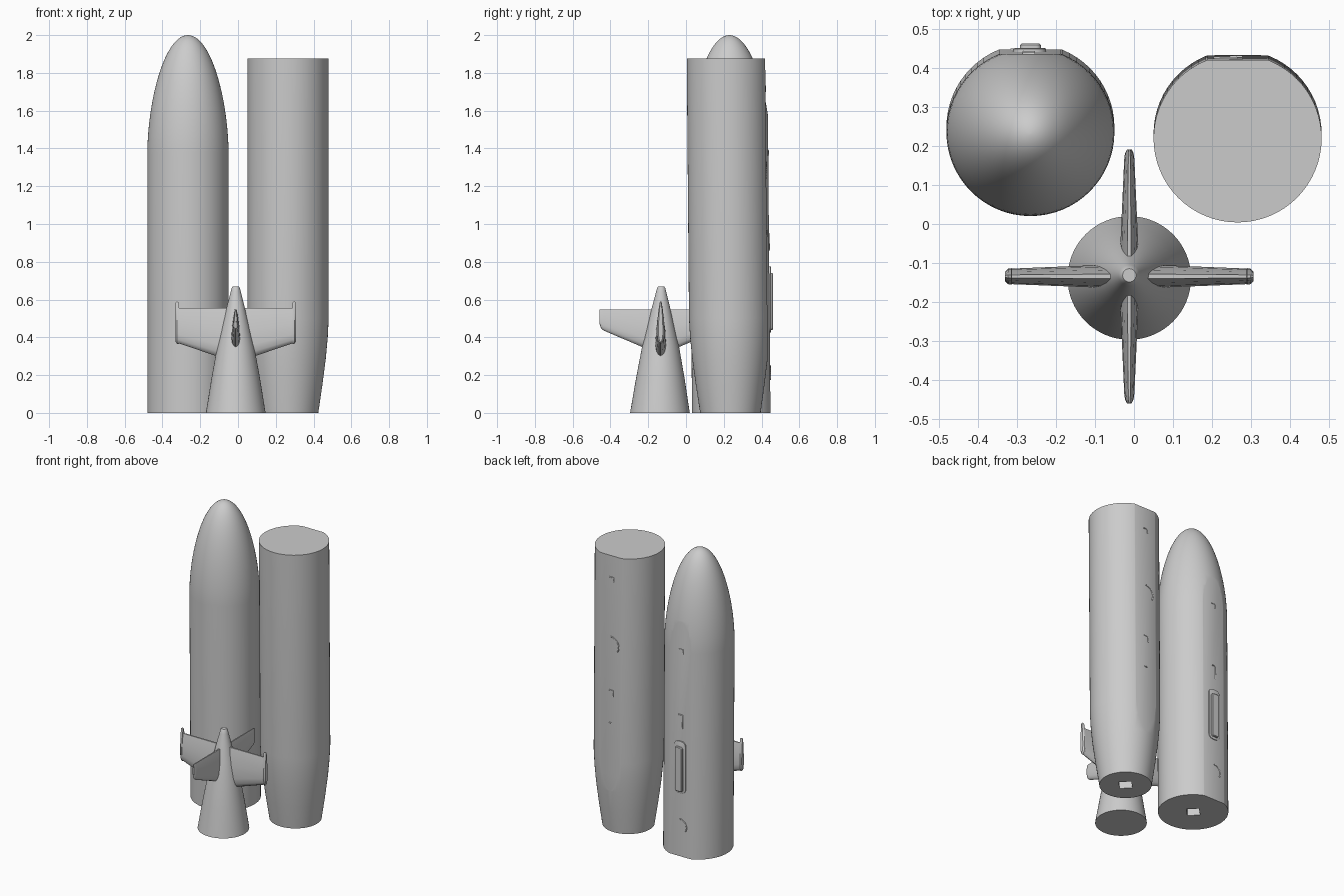
import bpy, bmesh, math
from mathutils import Vector

if "Cube" in bpy.data.objects:
    bpy.data.objects.remove(bpy.data.objects["Cube"])

grey = bpy.data.materials.new("plain grey")
grey.use_nodes = True
grey.diffuse_color = (0.6, 0.6, 0.6, 1)
grey.node_tree.nodes["Principled BSDF"].inputs["Base Color"].default_value = (0.6, 0.6, 0.6, 1)

LEAN = -0.0085   # slight lean of the stages towards the front
FLAT = 0.2       # distance from stage axis to its flat back


def finish(name, bm, angle=30):
    bmesh.ops.recalc_face_normals(bm, faces=bm.faces)
    me = bpy.data.meshes.new(name)
    bm.to_mesh(me)
    bm.free()
    ob = bpy.data.objects.new(name, me)
    bpy.context.collection.objects.link(ob)
    me.materials.append(grey)
    bpy.ops.object.select_all(action='DESELECT')
    ob.select_set(True)
    bpy.context.view_layer.objects.active = ob
    bpy.ops.object.shade_smooth_by_angle(angle=math.radians(angle))
    return ob


def loft(bm, rings):
    """Skin a list of equal-length point rings and cap both ends."""
    loops = [[bm.verts.new(p) for p in ring] for ring in rings]
    n = len(loops[0])
    for a, b in zip(loops, loops[1:]):
        for i in range(n):
            j = (i + 1) % n
            bm.faces.new((a[i], a[j], b[j], b[i]))
    bm.faces.new(loops[0])
    bm.faces.new(loops[-1])


def turned(profile, x, y, lean, sides=64):
    """Rings of a round body from (radius, height) pairs."""
    return [[(x + r * math.cos(2 * math.pi * i / sides),
              y + lean * z + r * math.sin(2 * math.pi * i / sides), z)
             for i in range(sides)] for r, z in profile]


def stage(name, profile, x, y):
    bm = bmesh.new()
    loft(bm, turned(profile, x, y, LEAN))
    # cut the flat back
    cut = bmesh.ops.bisect_plane(bm, geom=bm.verts[:] + bm.edges[:] + bm.faces[:],
                                 plane_co=(x, y + FLAT, 0), plane_no=(0, 1, -LEAN),
                                 clear_outer=True)
    edges = [e for e in cut["geom_cut"] if isinstance(e, bmesh.types.BMEdge)]
    bmesh.ops.holes_fill(bm, edges=[e for e in bm.edges if e.is_boundary] or edges, sides=0)
    ob = finish(name, bm, 20)
    # square socket in the base
    bpy.ops.mesh.primitive_cylinder_add(vertices=4, radius=0.055, depth=0.24, location=(x, y, 0))
    cutter = bpy.context.object
    cutter.hide_render = True
    mod = ob.modifiers.new("socket", 'BOOLEAN')
    mod.operation = 'DIFFERENCE'
    mod.solver = 'EXACT'
    mod.object = cutter
    bpy.context.view_layer.objects.active = ob
    bpy.ops.object.modifier_apply(modifier=mod.name)
    bpy.data.objects.remove(cutter)
    return ob


# nose stage: straight tube with a rounded ogive
R, Z0, H = 0.215, 1.38, 0.62
nose = [(R, 0), (R, Z0)]
for k in range(1, 25):
    t = math.sin(k / 24 * math.pi / 2)
    nose.append((max(R * math.sqrt(max(1 - t ** 1.75, 0)), 0.002), Z0 + H * t))
NX, NY = -0.265, 0.247
stage("nose_stage", nose, NX, NY)

# lower stage: tube with a tapered foot
LX, LY = 0.265, 0.235
stage("lower_stage", [(0.16, 0), (0.182, 0.15), (0.2, 0.29), (0.21, 0.4),
                      (R, 0.5), (R, 1.875)], LX, LY)

# tail cone
TX, TY = -0.012, -0.138
bm = bmesh.new()
loft(bm, turned([(0.158, 0), (0.129, 0.18), (0.098, 0.35), (0.072, 0.46), (0.045, 0.57),
                 (0.027, 0.64), (0.022, 0.66), (0.017, 0.668)], TX, TY, 0.01))
finish("tail_cone", bm)

# half of a teardrop cross-section: (width share, height share)
HALF = [(0, 0), (0.45, 0.03), (0.8, 0.1), (1, 0.25), (0.85, 0.55), (0.55, 0.82), (0.2, 1)]
TEAR = HALF + [(-w, h) for w, h in reversed(HALF[1:])]


def fin(name, angle, stations):
    """Stations are (distance out, bottom, top, half thickness)."""
    out = Vector((math.cos(angle), math.sin(angle), 0))
    side = Vector((-out.y, out.x, 0))
    base = Vector((TX, TY + 0.004, 0))
    bm = bmesh.new()
    loft(bm, [[base + out * s + side * (w * t) + Vector((0, 0, lo + (hi - lo) * h))
               for w, h in TEAR] for s, lo, hi, t in stations])
    finish(name, bm)


wing = [(0.02, 0.275, 0.555, 0.03), (0.1, 0.3, 0.555, 0.028), (0.3, 0.368, 0.555, 0.02)]
pod = [(0.3, 0.368, 0.555, 0.02), (0.301, 0.366, 0.585, 0.021),
       (0.31, 0.366, 0.59, 0.02), (0.318, 0.375, 0.585, 0.012)]
rudder = [(0.02, 0.315, 0.548, 0.025), (0.1, 0.35, 0.548, 0.022), (0.3, 0.435, 0.548, 0.013),
          (0.315, 0.446, 0.548, 0.011), (0.325, 0.475, 0.546, 0.006)]
for label, a in (("left", 0), ("right", math.pi)):
    fin(label + "_wing", a, wing)
    fin(label + "_wing_tip", a, pod)
for label, a in (("back", math.pi / 2), ("front", -math.pi / 2)):
    fin(label + "_fin", a, rudder)


def rounded_plate(name, x, y, z, width, height, depth, r):
    """Upright rounded plate standing off the flat back."""
    def ring(yy, shrink):
        pts = []
        for q, (sx, sz) in enumerate(((1, 1), (-1, 1), (-1, -1), (1, -1))):
            for k in range(5):
                a = (q + k / 4) * math.pi / 2
                pts.append((x + sx * (width / 2 - r) + (r - shrink) * math.cos(a), yy,
                            z + sz * (height / 2 - r) + (r - shrink) * math.sin(a)))
        return pts
    bm = bmesh.new()
    loft(bm, [ring(y - 0.02, 0), ring(y + depth * 0.8, 0), ring(y + depth, 0.004)])
    finish(name, bm)


# hatch on the back of the nose stage
back = NY + FLAT + LEAN * 0.6
rounded_plate("hatch_base", NX - 0.002, back, 0.6, 0.085, 0.35, 0.008, 0.03)
rounded_plate("hatch_cover", NX, back, 0.59, 0.053, 0.3, 0.02, 0.012)


def ridge(name, x, y, points):
    """Thin raised line on a flat back, through (x offset, height) points."""
    cu = bpy.data.curves.new(name, 'CURVE')
    cu.dimensions = '3D'
    cu.bevel_depth = 0.004
    cu.bevel_resolution = 0
    cu.use_fill_caps = True
    sp = cu.splines.new('POLY')
    sp.points.add(len(points) - 1)
    for p, (dx, z) in zip(sp.points, points):
        p.co = (x + dx, y + FLAT + LEAN * z, z, 1)
    cu.materials.append(grey)
    bpy.context.collection.objects.link(bpy.data.objects.new(name, cu))


def arc(z, r):
    return [(-r * math.cos(a), z + r * math.sin(a))
            for a in (math.radians(d) for d in range(-30, 91, 12))]


def hook(z, drop):
    return [(0.012, z), (-0.018, z), (-0.018, z - drop)]


# small raised lines on the flat backs
ridge("nose_arc", NX, NY, arc(0.2, 0.05))
ridge("nose_low_hook", NX, NY, hook(0.95, 0.09))
ridge("nose_high_hook", NX, NY, hook(1.39, 0.03))
ridge("lower_arc", LX, LY, arc(1.27, 0.06))
ridge("lower_hook", LX, LY, hook(0.97, 0.04))
ridge("lower_dash", LX, LY, [(0.01, 0.75), (-0.01, 0.75)])
ridge("lower_top_hook", LX, LY, hook(1.73, 0.03))
